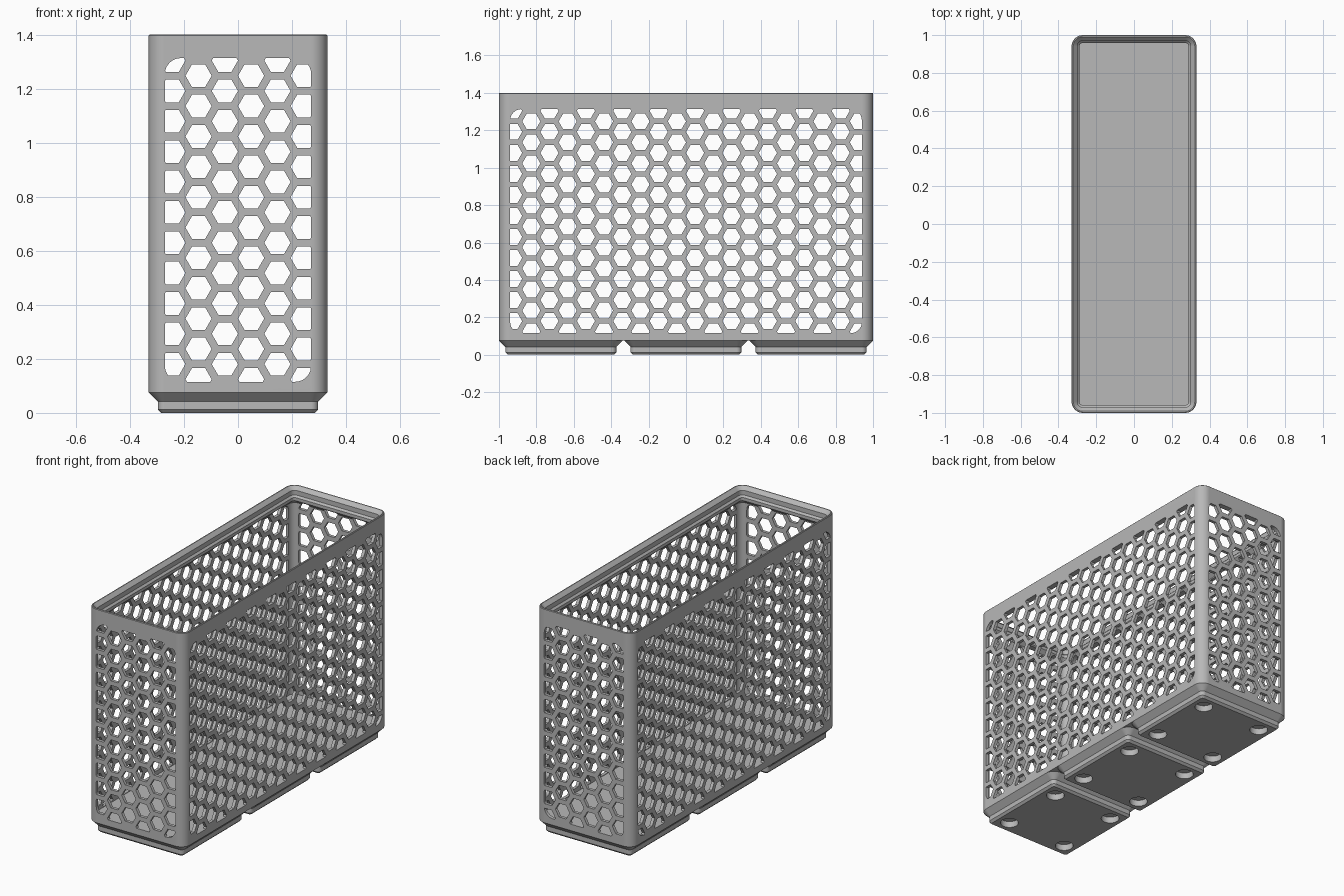
import bpy, bmesh, math
from mathutils import Vector

MM = 2 / 125.5                      # millimetres to scene units
HALF_X, HALF_Y, CORNER = 20.75, 62.75, 3.75

if "Cube" in bpy.data.objects:
    bpy.data.objects.remove(bpy.data.objects["Cube"], do_unlink=True)

grey = bpy.data.materials.new("plain_grey")
grey.use_nodes = True
grey.diffuse_color = (0.48, 0.48, 0.48, 1)
grey.node_tree.nodes["Principled BSDF"].inputs["Base Color"].default_value = (0.48, 0.48, 0.48, 1)


def rounded_rect(hx, hy, r, steps=8):
    """Counter-clockwise outline of a rectangle with round corners."""
    pts = []
    for q, (sx, sy) in enumerate([(1, 1), (-1, 1), (-1, -1), (1, -1)]):
        for i in range(steps + 1):
            a = math.pi / 2 * (q + i / steps)
            pts.append(Vector((sx * (hx - r) + r * math.cos(a), sy * (hy - r) + r * math.sin(a))))
    return pts


def finish(bm, name):
    bmesh.ops.recalc_face_normals(bm, faces=bm.faces)
    mesh = bpy.data.meshes.new(name)
    bm.to_mesh(mesh)
    bm.free()
    mesh.materials.append(grey)
    obj = bpy.data.objects.new(name, mesh)
    bpy.context.collection.objects.link(obj)
    return obj


def loft(bm, rings):
    """Skin a list of equal-length rings and cap both ends."""
    loops = [[bm.verts.new(p) for p in ring] for ring in rings]
    n = len(loops[0])
    for a, b in zip(loops, loops[1:]):
        for i in range(n):
            j = (i + 1) % n
            bm.faces.new((a[i], a[j], b[j], b[i]))
    bm.faces.new(loops[0][::-1])
    bm.faces.new(loops[-1])


def profile_solid(name, hx, hy, profile):
    """Loft rounded rectangles from (inset, height) pairs in millimetres."""
    bm = bmesh.new()
    loft(bm, [[(p.x * MM, p.y * MM, z * MM)
               for p in rounded_rect(hx - d, hy - d, CORNER - d)] for d, z in profile])
    return finish(bm, name)


def activate(obj):
    bpy.ops.object.select_all(action="DESELECT")
    obj.select_set(True)
    bpy.context.view_layer.objects.active = obj


def cut(obj, cutter):
    cutter.hide_render = True
    activate(obj)
    mod = obj.modifiers.new("cut", "BOOLEAN")
    mod.operation, mod.solver, mod.object = "DIFFERENCE", "EXACT", cutter
    bpy.ops.object.modifier_apply(modifier=mod.name)
    bpy.data.objects.remove(cutter, do_unlink=True)


def smooth(obj):
    activate(obj)
    bpy.ops.object.shade_smooth_by_angle(angle=math.radians(25))
    mod = obj.modifiers.new("even_normals", "WEIGHTED_NORMAL")
    mod.keep_sharp = True


def clip(poly, border):
    """Clip a polygon to a convex counter-clockwise border."""
    for a, b in zip(border, border[1:] + border[:1]):
        edge = b - a
        if edge.length < 1e-6:
            continue
        out = []
        for p, q in zip(poly, poly[1:] + poly[:1]):
            dp, dq = edge.cross(p - a), edge.cross(q - a)
            if dp >= 0:
                out.append(p)
            if (dp >= 0) != (dq >= 0):
                out.append(p.lerp(q, dp / (dp - dq)))
        poly = out
        if len(poly) < 3:
            return []
    return poly


def hex_cutter(name, columns, half_width, place):
    """Prisms for a staggered hexagon grid trimmed to a rounded panel."""
    spacing, radius, mid, half_height = 0.0973, 0.0485, 0.714, 0.599
    pitch = spacing * 2 / math.sqrt(3)
    border = rounded_rect(half_width, half_height, 0.06)
    bm = bmesh.new()
    for col in range(columns):
        u = (col - (columns - 1) / 2) * spacing
        shift = -pitch / 4 if col % 2 else pitch / 4
        for row in range(-6, 7):
            centre = Vector((u, shift + row * pitch))
            hexagon = [centre + radius * Vector((math.cos(k * math.pi / 3), math.sin(k * math.pi / 3)))
                       for k in range(6)]
            poly = clip(hexagon, border)
            if poly:
                loft(bm, [[place(p.x, side, p.y + mid) for p in poly] for side in (-1.3, 1.3)])
    bmesh.ops.remove_doubles(bm, verts=bm.verts, dist=1e-5)
    return finish(bm, name)


# Basket: outer wall, stacking rim, inner wall and floor in one profile
basket = profile_solid("basket_body", HALF_X, HALF_Y, [
    (0, 4.75), (0, 87.65), (0.2, 87.85), (0.55, 87.85), (1.9, 86.5), (1.9, 84.7),
    (2.6, 84), (2.6, 82.8), (1.2, 81.4), (1.2, 7)])

# Honeycomb openings through the end walls and the long walls
cut(basket, hex_cutter("end_holes", 6, (HALF_X - CORNER) * MM, lambda u, s, z: (u, s, z)))
cut(basket, hex_cutter("side_holes", 20, (HALF_Y - CORNER) * MM, lambda u, s, z: (s, u, z)))
smooth(basket)

# Three stepped feet with four round recesses each
for i, label in enumerate(("front", "middle", "back")):
    foot = profile_solid(label + "_foot", HALF_X, HALF_X, [
        (2.95, 0), (2.15, 0.8), (2.15, 2.6), (0, 4.75)])
    bm = bmesh.new()
    for sx in (-1, 1):
        for sy in (-1, 1):
            loft(bm, [[(MM * (13 * sx + 3.25 * math.cos(a)), MM * (13 * sy + 3.25 * math.sin(a)), MM * z)
                       for a in (k * math.tau / 32 for k in range(32))] for z in (-1, 2.4)])
    cut(foot, finish(bm, "foot_recesses"))
    foot.location.y = (i - 1) * 42 * MM
    smooth(foot)
